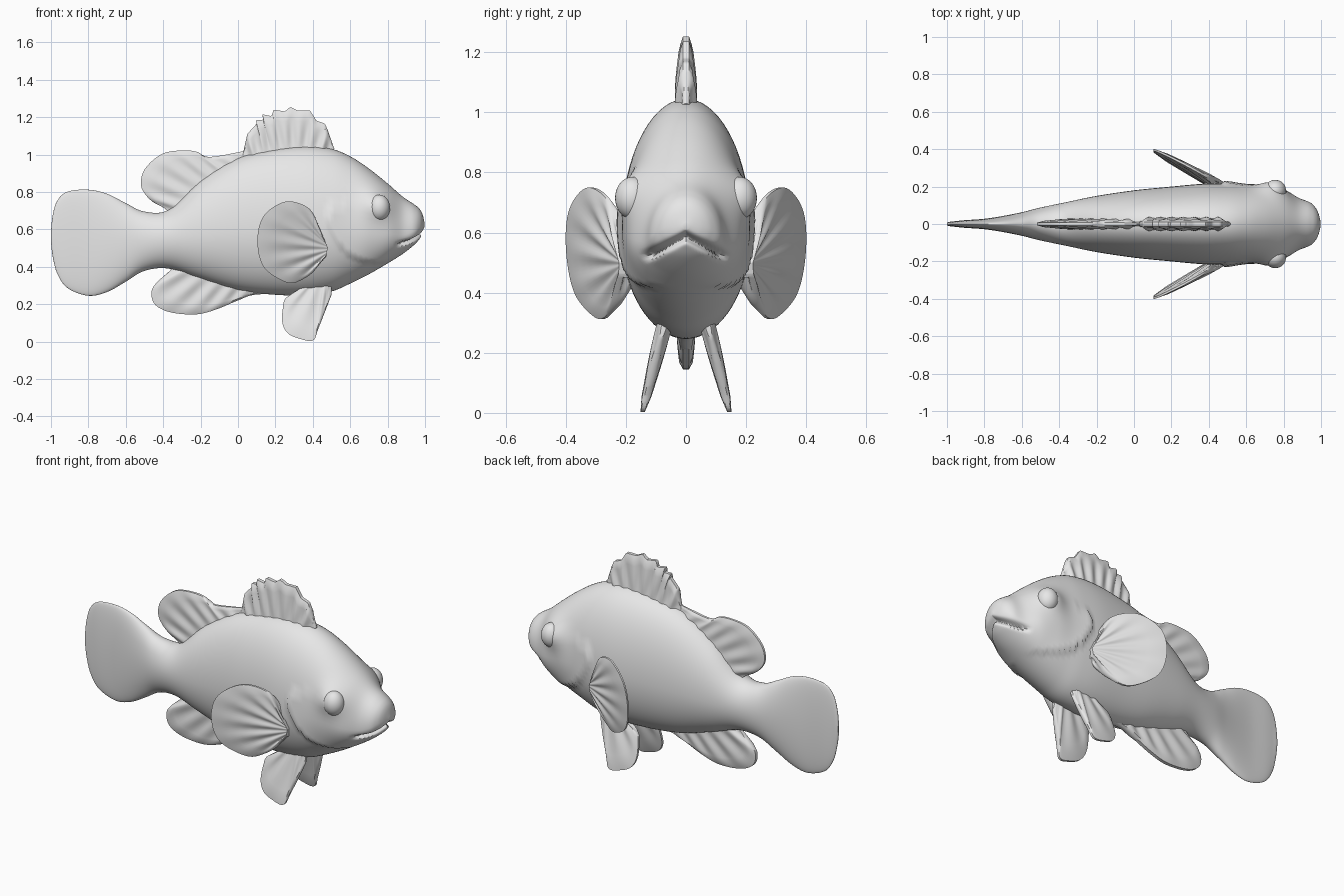
import bpy, bmesh, math
from mathutils import Vector

if "Cube" in bpy.data.objects:
    bpy.data.objects.remove(bpy.data.objects["Cube"])

grey = bpy.data.materials.new("pale grey")
grey.diffuse_color = (0.8, 0.8, 0.8, 1)
grey.use_nodes = True
grey.node_tree.nodes["Principled BSDF"].inputs["Base Color"].default_value = grey.diffuse_color


def finish(name, bm, angle=40):
    bmesh.ops.remove_doubles(bm, verts=bm.verts, dist=0.0005)
    bmesh.ops.recalc_face_normals(bm, faces=bm.faces)
    me = bpy.data.meshes.new(name)
    bm.to_mesh(me)
    bm.free()
    me.materials.append(grey)
    ob = bpy.data.objects.new(name, me)
    bpy.context.collection.objects.link(ob)
    bpy.ops.object.select_all(action='DESELECT')
    bpy.context.view_layer.objects.active = ob
    ob.select_set(True)
    bpy.ops.object.shade_smooth_by_angle(angle=math.radians(angle))
    return ob


def spline(pts, sub):
    """Smooth curve through the points, any dimension."""
    out = []
    for i in range(len(pts) - 1):
        a, b, c, d = (pts[max(0, min(len(pts) - 1, i + k))] for k in (-1, 0, 1, 2))
        for s in range(sub):
            t = s / sub
            out.append([q + t / 2 * (r - p + t * (2 * p - 5 * q + 4 * r - w
                        + t * (3 * (q - r) + w - p))) for p, q, r, w in zip(a, b, c, d)])
    out.append(list(pts[-1]))
    return out


def along(pts, t):
    """Point at fraction t of a polyline's length."""
    vs = [Vector(p) for p in pts]
    lens = [(b - a).length for a, b in zip(vs, vs[1:])]
    t *= sum(lens)
    for a, b, l in zip(vs, vs[1:], lens):
        if t <= l:
            return a.lerp(b, t / l)
        t -= l
    return vs[-1]


# Body and tail fan: x, bottom, top, half width, height of widest point
stations = [
    (-1.0, .53, .59, .006, .56), (-.99, .45, .68, .011, .56), (-.965, .36, .755, .014, .56),
    (-.91, .285, .802, .02, .55), (-.8, .245, .812, .028, .54), (-.7, .265, .79, .043, .54),
    (-.6, .32, .74, .063, .54), (-.5, .378, .695, .088, .54), (-.37, .39, .705, .115, .55),
    (-.2, .335, .86, .15, .57), (0, .275, .98, .18, .59), (.2, .25, 1.03, .2, .6),
    (.37, .248, 1.045, .215, .6), (.5, .268, 1.03, .216, .6), (.6, .31, .99, .212, .6),
    (.7, .36, .925, .208, .6), (.8, .418, .845, .185, .58), (.88, .468, .775, .14, .57),
    (.94, .515, .735, .116, .59), (.97, .548, .71, .088, .61), (.987, .575, .68, .055, .62),
    (.998, .61, .63, .01, .62)]


def bump(d, r):
    return math.exp(-(d / r) ** 2)


def sculpt(x, y, z):
    side = 1 if y > 0 else -1
    flank = min(1, abs(y) / .1)
    # eye socket swelling
    y += side * flank * .04 * bump(math.hypot(x - .745, z - .735), .075)
    # gill cover: raised plate with a sharp lower and rear rim
    d = math.hypot((x - .77) / .29, (z - .66) / .24)
    if d < 1 and z < .74 and x < .86:
        y += side * flank * .016 * d ** 4 * min(1, (.86 - x) / .08)
    # mouth crease curving down to its corners
    if x > .84:
        g = bump(z - (.587 - .5 * abs(y)), .014) * min(1, (x - .84) / .06)
        x -= .032 * g
        y *= 1 - .15 * g
    return x, y, z


N = 72
bm = bmesh.new()
rings = []
for x, zb, zt, hw, zm in spline(stations, 7):
    ring = []
    for k in range(N):
        a = 2 * math.pi * k / N
        s, c = math.sin(a), math.cos(a)
        z = zm + s * ((zt - zm) if s > 0 else (zm - zb))
        ring.append(bm.verts.new(sculpt(x, hw * c, z)))
    rings.append(ring)
for r, q in zip(rings, rings[1:]):
    for k in range(N):
        bm.faces.new((r[k], r[(k + 1) % N], q[(k + 1) % N], q[k]))
bm.faces.new(rings[0])
bm.faces.new(rings[-1])
finish("body_and_tail", bm, 50)


def fin(name, root, edge, t_root, t_edge, rays, place=lambda x, z: 0.0, nu=64, nv=8, side=1):
    """Ribbed, double-sided blade between a root line and an outer edge."""
    bm = bmesh.new()
    layers = []
    for sgn in (1, -1):
        grid = []
        for i in range(nu + 1):
            u = i / nu
            a, b = along(root, u), along(edge, u)
            col = []
            for j in range(nv + 1):
                v = j / nv
                p = a.lerp(b, v)
                t = t_root + (t_edge - t_root) * v
                t *= 1 + .22 * math.cos(2 * math.pi * rays * u) * math.sin(math.pi * v)
                t *= .35 + .65 * min(1, 8 * u, 8 * (1 - u))
                if j == nv:
                    t *= .5
                y = place(p.x, p.y) + sgn * t
                col.append(bm.verts.new((p.x, y * side, p.y)))
            grid.append(col)
        layers.append(grid)
        for i in range(nu):
            for j in range(nv):
                bm.faces.new((grid[i][j], grid[i + 1][j], grid[i + 1][j + 1], grid[i][j + 1]))
    # close the rim
    f, g = layers
    rim = [(i, nv) for i in range(nu + 1)]
    rim = [(0, j) for j in range(nv)] + rim + [(nu, j) for j in range(nv - 1, -1, -1)]
    rim += [(i, 0) for i in range(nu - 1, 0, -1)]
    for (i, j), (k, l) in zip(rim, rim[1:] + rim[:1]):
        bm.faces.new((f[i][j], f[k][l], g[k][l], g[i][j]))
    return finish(name, bm)


# Spiny front dorsal fin with a ragged edge
fin("front_dorsal_fin", [(.03, .97), (.25, 1.01), (.5, 1.0)],
    [(.025, 1.0), (.05, 1.11), (.1, 1.165), (.095, 1.185), (.135, 1.185), (.13, 1.215),
     (.18, 1.205), (.19, 1.24), (.25, 1.23), (.28, 1.255), (.32, 1.235), (.385, 1.235),
     (.42, 1.18), (.465, 1.165), (.48, 1.13), (.515, 1.03)], .036, .02, 8, nu=90)

# Rounded rear dorsal fin
fin("rear_dorsal_fin", [(-.36, .67), (-.2, .82), (.06, .97)],
    spline([(-.38, .71), (-.46, .75), (-.515, .82), (-.51, .9), (-.46, .965), (-.39, 1.01),
            (-.29, 1.022), (-.22, 1.015), (-.15, .987), (.05, 1.022)], 5), .028, .014, 7)

# Anal fin
fin("anal_fin", [(-.34, .42), (-.1, .34), (.25, .3)],
    spline([(-.355, .385), (-.43, .32), (-.462, .27), (-.45, .205), (-.39, .165), (-.3, .147),
            (-.2, .148), (-.1, .178), (0, .22), (.1, .252), (.3, .25)], 5), .03, .02, 7)

pectoral_edge = spline(
    [(.44, .56), (.41, .67), (.36, .725), (.27, .75), (.19, .72), (.13, .66), (.105, .57),
     (.11, .47), (.14, .395), (.2, .345), (.28, .312), (.35, .335), (.41, .38), (.46, .46)], 5)
pelvic_edge = spline(
    [(.36, .28), (.26, .237), (.24, .18), (.237, .1), (.265, .045), (.32, .018), (.4, .005),
     (.43, .07), (.5, .25)], 5)

for label, side in (("left", 1), ("right", -1)):
    # Side fins flaring back and outward
    fin(label + "_pectoral_fin", [(.46, .55), (.48, .5), (.47, .45)], pectoral_edge, .032, .012, 8,
        lambda x, z: .205 + (.46 - x) * .53 + .07 * (z - .55), side=side)
    # Belly fins splayed downward
    fin(label + "_pelvic_fin", [(.36, .31), (.43, .33), (.5, .31)], pelvic_edge, .026, .014, 4,
        lambda x, z: .075 + (.28 - z) * .25, side=side)
    # Eyeballs
    bm = bmesh.new()
    bmesh.ops.create_uvsphere(bm, u_segments=32, v_segments=20, radius=1)
    for v in bm.verts:
        v.co = Vector((.755 + v.co.x * .058, side * (.178 + v.co.y * .058), .715 + v.co.z * .07))
    finish(label + "_eye", bm)
